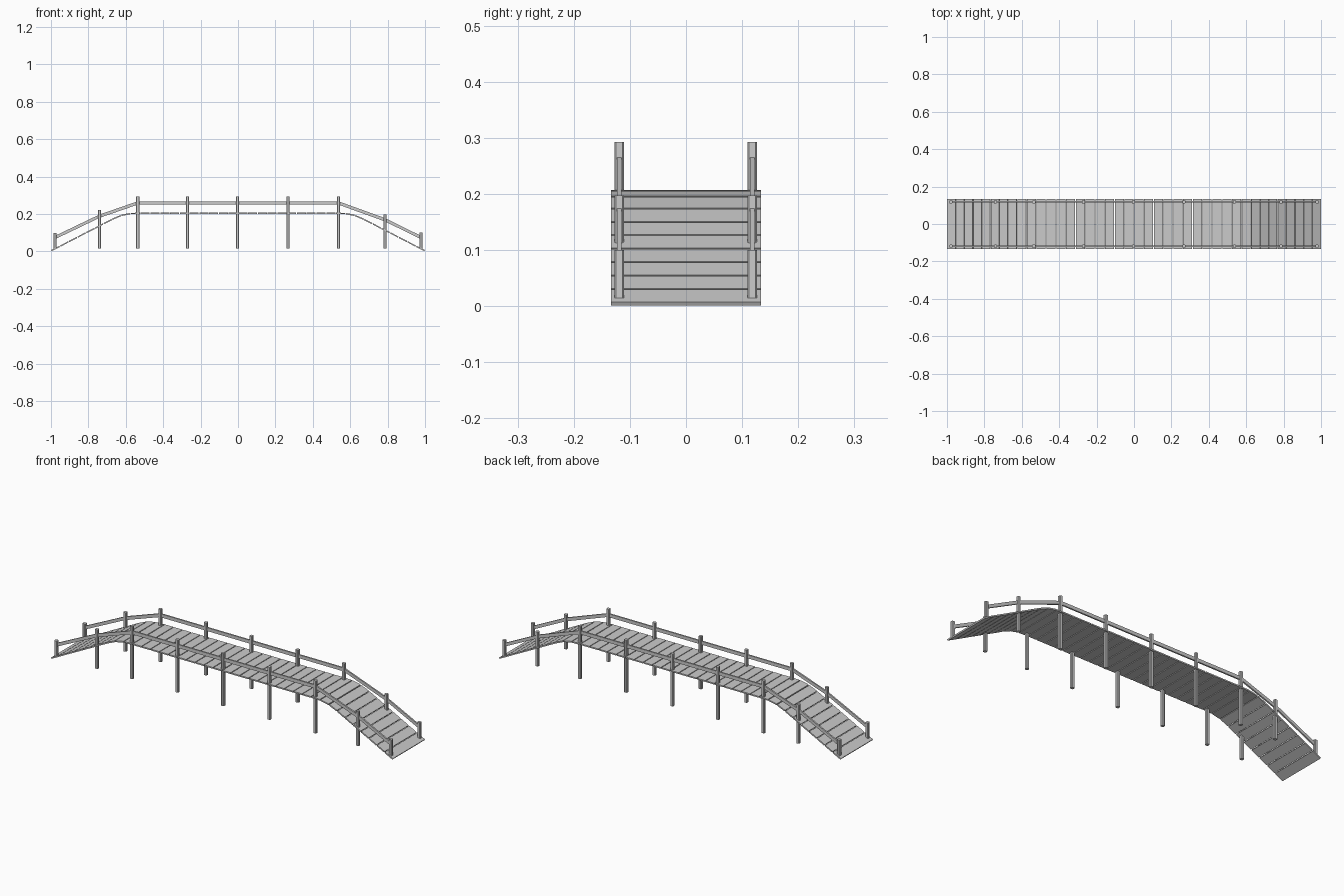
import bpy, bmesh, math
from mathutils import Vector, Matrix

if "Cube" in bpy.data.objects:
    bpy.data.objects.remove(bpy.data.objects["Cube"])


def finish(bm, name):
    bmesh.ops.recalc_face_normals(bm, faces=bm.faces)
    me = bpy.data.meshes.new(name)
    bm.to_mesh(me)
    bm.free()
    ob = bpy.data.objects.new(name, me)
    bpy.context.collection.objects.link(ob)
    return ob


def add_box(bm, size, matrix):
    bmesh.ops.create_cube(bm, size=1, matrix=matrix @ Matrix.Diagonal((*size, 1)))


# deck centre line in x, z
half = [(0.998, 0.004), (0.66, 0.178), (0.62, 0.194), (0.58, 0.202), (0.54, 0.204)]
path = [Vector((-x, z)) for x, z in half] + [Vector((x, z)) for x, z in reversed(half)]
total = sum((b - a).length for a, b in zip(path, path[1:]))


def along(d):
    for a, b in zip(path, path[1:]):
        seg = (b - a).length
        if d <= seg + 1e-6:
            return a.lerp(b, d / seg)
        d -= seg
    return path[-1]


# deck planks, evenly spaced along the path
count = 40
step = total / count
gap = 0.004
bm = bmesh.new()
for i in range(count):
    p = along(i * step + (gap / 2 if i else 0))
    q = along((i + 1) * step - (gap / 2 if i < count - 1 else 0))
    mid, d = (p + q) / 2, q - p
    m = Matrix.Translation((mid.x, 0, mid.y)) @ Matrix.Rotation(-math.atan2(d.y, d.x), 4, 'Y')
    add_box(bm, (d.length, 0.268, 0.007), m)
finish(bm, "deck_planks")

# x, top of post, top of rail
posts = [(-0.979, 0.098, 0.083), (-0.741, 0.221, 0.197), (-0.536, 0.293, 0.268),
         (-0.27, 0.293, 0.268), (-0.003, 0.293, 0.268), (0.267, 0.293, 0.268),
         (0.537, 0.293, 0.268), (0.786, 0.197, 0.178), (0.979, 0.1, 0.083)]
base = 0.015

for side, y in (("front", -0.119), ("back", 0.118)):
    # square posts with softened upright edges
    bm = bmesh.new()
    for x, top, _ in posts:
        add_box(bm, (0.017, 0.017, top - base), Matrix.Translation((x, y, (top + base) / 2)))
    upright = [e for e in bm.edges
               if abs(e.verts[0].co.z - e.verts[1].co.z) > 0.03]
    bmesh.ops.bevel(bm, geom=upright, offset=0.003, segments=1, affect='EDGES')
    finish(bm, side + "_posts")

    # handrail following the post tops
    bm = bmesh.new()
    rings = []
    for x, _, top in posts:
        rings.append([bm.verts.new((x, y + dy, top - dz)) for dy, dz in
                      ((-0.004, 0), (0.004, 0), (0.004, 0.018), (-0.004, 0.018))])
    for a, b in zip(rings, rings[1:]):
        for k in range(4):
            n = (k + 1) % 4
            bm.faces.new((a[k], a[n], b[n], b[k]))
    bm.faces.new(rings[0])
    bm.faces.new(rings[-1])
    finish(bm, side + "_handrail")
